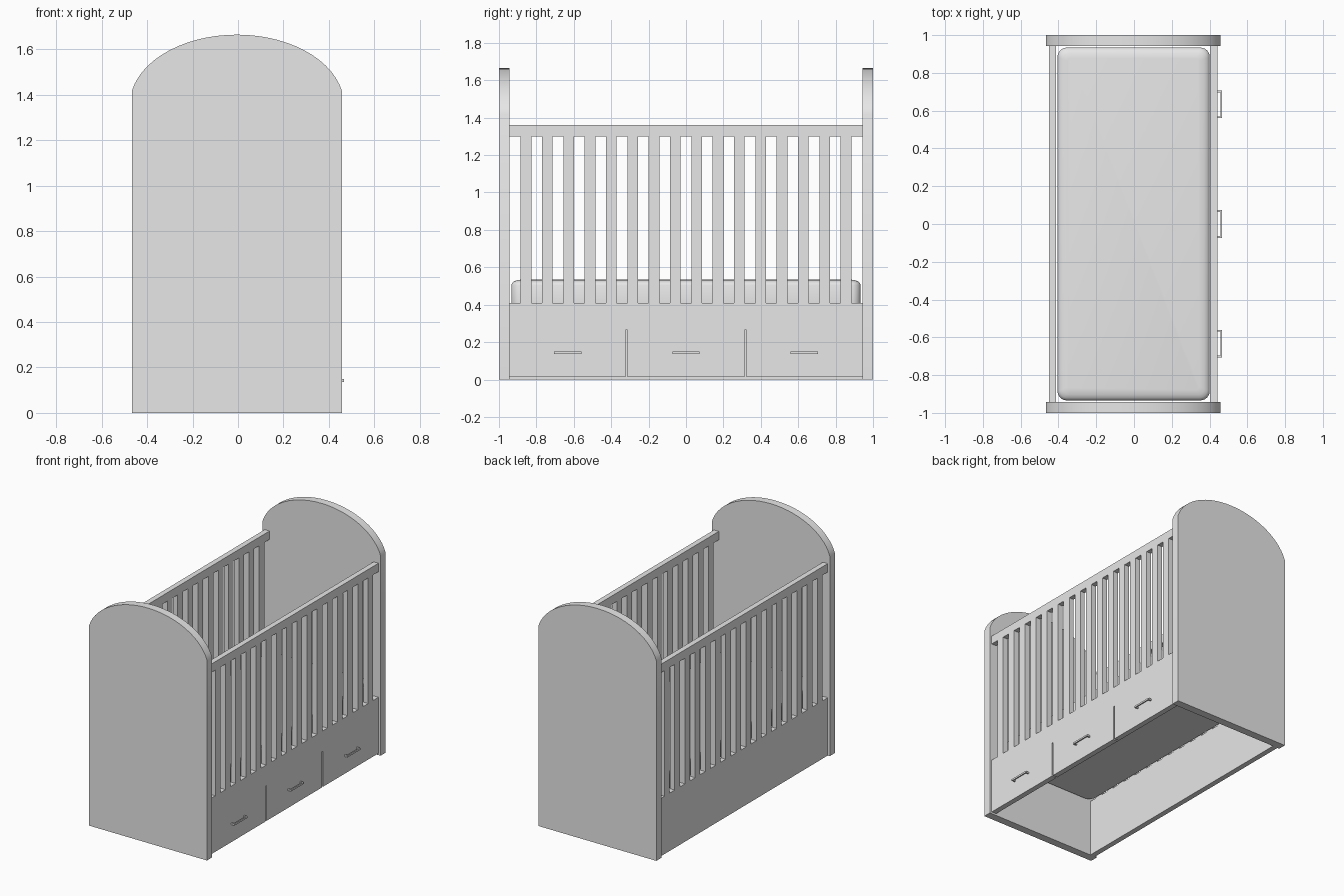
import bpy, bmesh, math

cube = bpy.data.objects.get("Cube")
if cube:
    bpy.data.objects.remove(cube, do_unlink=True)

# Single painted finish
paint = bpy.data.materials.new("light grey")
paint.use_nodes = True
GREY = (0.8, 0.8, 0.8, 1)
paint.diffuse_color = GREY
paint.node_tree.nodes["Principled BSDF"].inputs["Base Color"].default_value = GREY

CX = -0.005                      # centre of the body, handles stick out past it
END_W, END_T = 0.462, 0.057      # end panel half width and thickness
INNER_Y = 1 - END_T
OUT, IN = 0.446, 0.408           # outer and inner faces of the sides
DECK, RAIL, TOP = 0.41, 1.30, 1.36


def finish(bm, name, smooth=False):
    bmesh.ops.recalc_face_normals(bm, faces=bm.faces)
    mesh = bpy.data.meshes.new(name)
    bm.to_mesh(mesh)
    bm.free()
    mesh.materials.append(paint)
    obj = bpy.data.objects.new(name, mesh)
    bpy.context.collection.objects.link(obj)
    if smooth:
        bpy.ops.object.select_all(action='DESELECT')
        obj.select_set(True)
        bpy.context.view_layer.objects.active = obj
        bpy.ops.object.shade_smooth_by_angle(angle=math.radians(35))
    return obj


def add_box(bm, x, y, z):
    """Add a box from three (low, high) ranges."""
    verts = bmesh.ops.create_cube(bm, size=1)["verts"]
    for v in verts:
        for i, (lo, hi) in enumerate((x, y, z)):
            v.co[i] = lo if v.co[i] < 0 else hi


def box(name, x, y, z):
    bm = bmesh.new()
    add_box(bm, x, y, z)
    return finish(bm, name)


# Arched end panels
def end_panel(name, y0):
    a, b, spring = 0.472, 0.31, 1.355
    limit = math.acos(END_W / a)
    steps = 28
    outline = [(-END_W, 0), (END_W, 0)]
    for i in range(steps + 1):
        t = limit + (math.pi - 2 * limit) * i / steps
        outline.append((a * math.cos(t), spring + b * math.sin(t)))
    bm = bmesh.new()
    face = bm.faces.new([bm.verts.new((CX + x, y0, z)) for x, z in outline])
    new = bmesh.ops.extrude_face_region(bm, geom=[face])["geom"]
    bmesh.ops.translate(bm, vec=(0, END_T, 0),
                        verts=[g for g in new if isinstance(g, bmesh.types.BMVert)])
    finish(bm, name, smooth=True)


end_panel("front_end_panel", -1)
end_panel("back_end_panel", INNER_Y)

# Slatted sides with top rails
SLATS, PITCH, SLAT_W = 16, 0.1141, 0.057
span = (-INNER_Y, INNER_Y)
for side, s in (("left", 1), ("right", -1)):
    xr = tuple(sorted((CX + s * IN, CX + s * OUT)))
    box(side + "_top_rail", xr, span, (RAIL, TOP))
    bm = bmesh.new()
    for i in range(SLATS):
        y = (i - (SLATS - 1) / 2) * PITCH
        add_box(bm, xr, (y - SLAT_W / 2, y + SLAT_W / 2), (DECK, RAIL))
    finish(bm, side + "_slats")

left_x = (CX + IN, CX + OUT)
box("right_lower_panel", (CX - OUT, CX - IN), span, (0, DECK))
box("left_lower_panel", left_x, span, (0.265, DECK))

# Drawer fronts with thin gaps between, and bar handles
GAP = 0.318
edges = ((-INNER_Y, -GAP - 0.005), (-GAP + 0.005, GAP - 0.005), (GAP + 0.005, INNER_Y))
for place, (y0, y1) in zip(("front", "middle", "back"), edges):
    box(place + "_drawer", left_x, (y0, y1), (0.013, 0.265))
    yc = (y0 + y1) / 2
    hz = (0.137, 0.149)
    bm = bmesh.new()
    add_box(bm, (0.459, 0.467), (yc - 0.073, yc + 0.073), hz)
    for s in (-1, 1):
        y = yc + s * 0.068
        add_box(bm, (CX + OUT, 0.459), (y - 0.005, y + 0.005), hz)
    finish(bm, place + "_handle")

# Mattress: stacked rounded rectangles, easing inward at the top
def rounded_ring(bm, inset, z, corner=0.05, segs=6):
    hx, hy = 0.403 - inset, 0.934 - inset
    r = max(corner - inset * 0.6, 0.01)
    ring = []
    for q, (sx, sy) in enumerate(((1, 1), (-1, 1), (-1, -1), (1, -1))):
        for i in range(segs + 1):
            t = math.pi / 2 * (q + i / segs)
            ring.append(bm.verts.new((CX + 0.003 + sx * (hx - r) + r * math.cos(t),
                                      sy * (hy - r) + r * math.sin(t), z)))
    return ring


bm = bmesh.new()
levels = ((0, DECK), (0, 0.505), (0.004, 0.515), (0.014, 0.524), (0.03, 0.531), (0.055, 0.535))
rings = [rounded_ring(bm, inset, z) for inset, z in levels]
for low, high in zip(rings, rings[1:]):
    for i in range(len(low)):
        j = (i + 1) % len(low)
        bm.faces.new((low[i], low[j], high[j], high[i]))
bm.faces.new(rings[0])
bm.faces.new(rings[-1])
finish(bm, "mattress", smooth=True)
